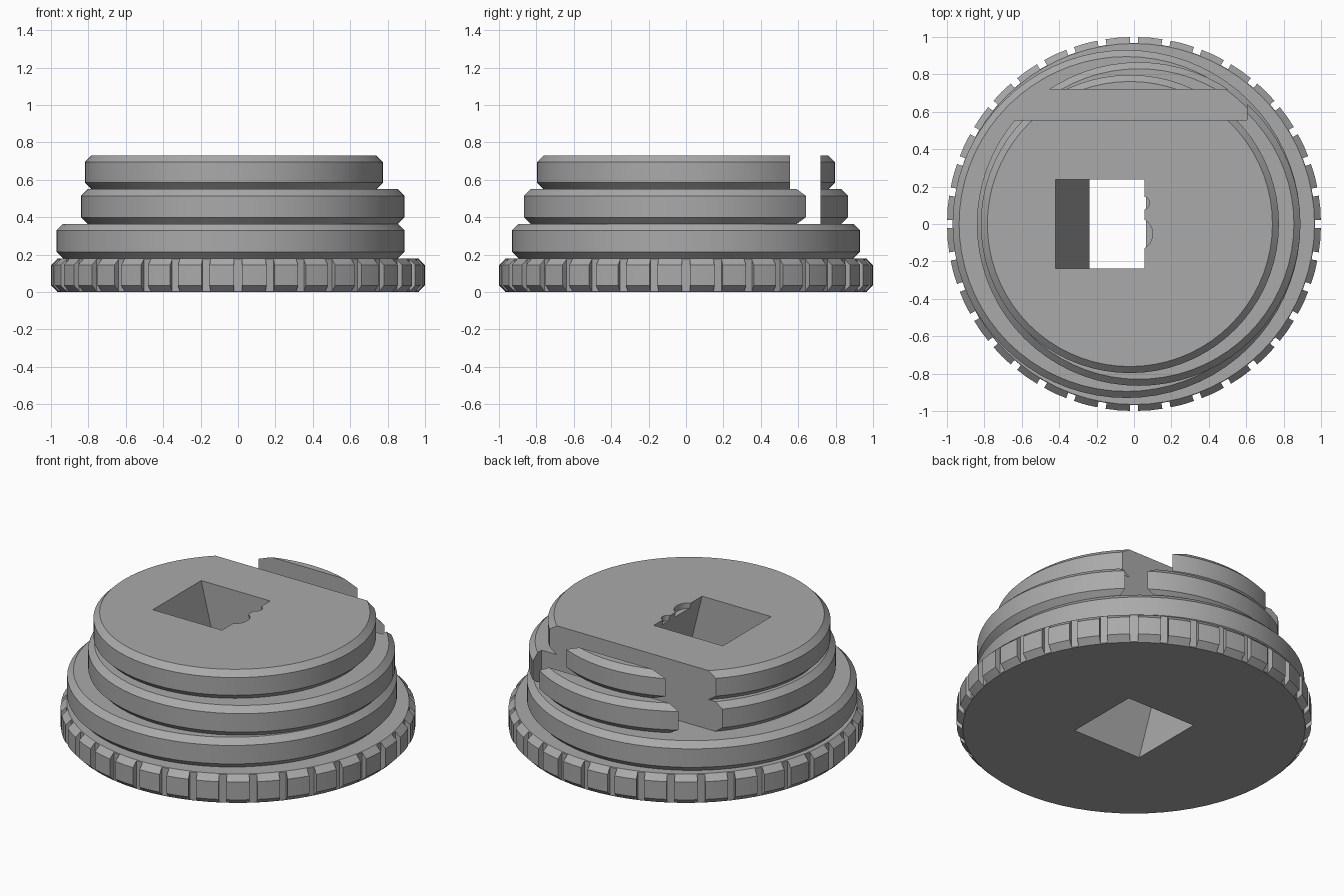
import bpy, bmesh, math
from mathutils import Matrix, Vector

if "Cube" in bpy.data.objects:
    bpy.data.objects.remove(bpy.data.objects["Cube"], do_unlink=True)

SIDES = 72
CHAMFER = 0.035
HEIGHT = 0.73
HOLE = 0.2375      # half width of the square hole
LEAN = -0.182      # sideways shift of the hole at the top

grey = bpy.data.materials.new("plain grey")
grey.use_nodes = True
COLOUR = (0.4, 0.4, 0.4, 1)
grey.diffuse_color = COLOUR
grey.node_tree.nodes["Principled BSDF"].inputs["Base Color"].default_value = COLOUR


def finish(name, bm):
    bmesh.ops.recalc_face_normals(bm, faces=bm.faces)
    mesh = bpy.data.meshes.new(name)
    bm.to_mesh(mesh)
    bm.free()
    mesh.materials.append(grey)
    obj = bpy.data.objects.new(name, mesh)
    bpy.context.collection.objects.link(obj)
    return obj


def disc(name, x, radius, bottom, top):
    """Round plate with both rims chamfered."""
    bm = bmesh.new()
    rings = []
    for r, z in ((radius - CHAMFER, bottom), (radius, bottom + CHAMFER),
                 (radius, top - CHAMFER), (radius - CHAMFER, top)):
        rings.append([bm.verts.new((x + r * math.cos(math.tau * i / SIDES),
                                    r * math.sin(math.tau * i / SIDES), z))
                      for i in range(SIDES)])
    for low, high in zip(rings, rings[1:]):
        for i in range(SIDES):
            j = (i + 1) % SIDES
            bm.faces.new((low[i], low[j], high[j], high[i]))
    bm.faces.new(rings[0][::-1])
    bm.faces.new(rings[-1])
    return finish(name, bm)


def add_box(bm, low, high, turn=0):
    low, high = Vector(low), Vector(high)
    size = high - low
    matrix = (Matrix.Rotation(turn, 4, 'Z') @ Matrix.Translation((low + high) / 2)
              @ Matrix.Diagonal((*size, 1)))
    return bmesh.ops.create_cube(bm, size=1, matrix=matrix)["verts"]


def cutter(name, bm):
    obj = finish(name, bm)
    obj.hide_render = True
    return obj


def cut(obj, tools):
    for tool in tools:
        mod = obj.modifiers.new(tool.name, 'BOOLEAN')
        mod.operation = 'DIFFERENCE'
        mod.solver = 'EXACT'
        mod.object = tool
    bpy.context.view_layer.update()
    graph = bpy.context.evaluated_depsgraph_get()
    mesh = bpy.data.meshes.new_from_object(obj.evaluated_get(graph))
    obj.modifiers.clear()
    obj.data = mesh


# Leaning square hole through the whole stack
bm = bmesh.new()
for v in add_box(bm, (-HOLE, -HOLE, -0.1), (HOLE, HOLE, HEIGHT + 0.1)):
    v.co.x += LEAN * v.co.z / HEIGHT
hole = cutter("hole_cutter", bm)

# Straight slot across the back, closed at one end
bm = bmesh.new()
add_box(bm, (-1.2, 0.555, 0.3), (0.605, 0.72, 1))
slot = cutter("slot_cutter", bm)

# Grip notches around the base rim
bm = bmesh.new()
for i in range(36):
    add_box(bm, (0.968, -0.022, -0.1), (1.1, 0.022, 0.3), math.tau * i / 36)
notches = cutter("notch_cutter", bm)

# Two shallow round bites beside the hole
bites = []
for x, y, r in ((0.012, -0.053, 0.088), (0.048, 0.112, 0.035)):
    bm = bmesh.new()
    bmesh.ops.create_cone(bm, cap_ends=True, segments=32, radius1=r, radius2=r,
                          depth=0.2, matrix=Matrix.Translation((x, y, HEIGHT + 0.065)))
    bites.append(cutter("bite_cutter", bm))

# Stack of off-centre discs
parts = (
    ("base_ring", 0, 1.0, 0, 0.18, [notches, hole]),
    ("lower_disc", -0.04, 0.93, 0.18, 0.365, [hole]),
    ("middle_disc", 0.025, 0.865, 0.365, 0.55, [slot, hole]),
    ("upper_disc", -0.022, 0.797, 0.55, HEIGHT, [slot, hole] + bites),
)
for name, x, radius, bottom, top, tools in parts:
    obj = disc(name, x, radius, bottom, top)
    cut(obj, tools)
    bpy.ops.object.select_all(action='DESELECT')
    obj.select_set(True)
    bpy.context.view_layer.objects.active = obj
    bpy.ops.object.shade_smooth_by_angle(angle=math.radians(20))

for tool in [hole, slot, notches] + bites:
    bpy.data.objects.remove(tool, do_unlink=True)
